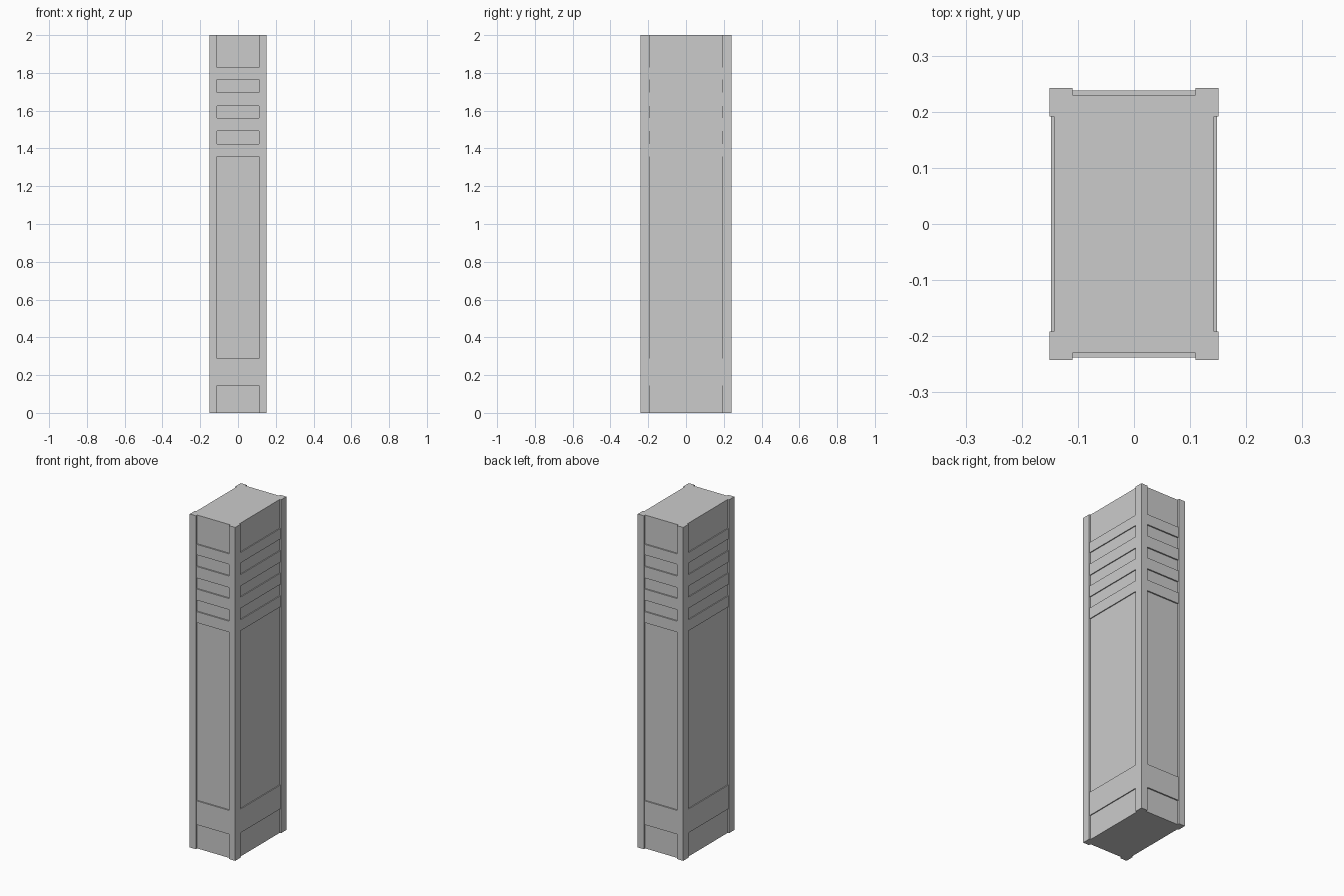
import bpy, bmesh

if "Cube" in bpy.data.objects:
    bpy.data.objects.remove(bpy.data.objects["Cube"])

HX, HY = 0.151, 0.242          # outer half width and depth
IX, IY = 0.110, 0.1915         # inner edges of the corner posts
BAND = (0.003, 0.0045)         # setback of raised cross bands (x, y)
PANEL = (0.0085, 0.0125)       # setback of sunken panels (x, y)
LEVELS = [0, 0.146, 0.289, 1.358, 1.424, 1.493, 1.56, 1.626, 1.695, 1.765, 1.828, 2.0]


def outline(setback):
    """Counter-clockwise cross-section: four corner posts with inset walls between."""
    dx, dy = setback
    quarter = [(HX - dx, IY), (HX, IY), (HX, HY), (IX, HY), (IX, HY - dy)]
    flip = quarter[::-1]
    return (quarter + [(-x, y) for x, y in flip]
            + [(-x, -y) for x, y in quarter] + [(x, -y) for x, y in flip])


bm = bmesh.new()


def ring(z, setback):
    return [bm.verts.new((x, y, z)) for x, y in outline(setback)]


def bridge(a, b, indices):
    n = len(a)
    for i in indices:
        j = (i + 1) % n
        bm.faces.new((a[i], a[j], b[j], b[i]))


# Alternate sunken panels and raised bands from the floor to the top
previous = None
for k in range(len(LEVELS) - 1):
    setback = PANEL if k % 2 == 0 else BAND
    low, high = ring(LEVELS[k], setback), ring(LEVELS[k + 1], setback)
    bridge(low, high, range(20))
    if previous is None:
        bm.faces.new(low[::-1])
    else:
        bridge(previous, low, (4, 9, 14, 19))   # ledges between the posts
    previous = high
bm.faces.new(previous)

bmesh.ops.remove_doubles(bm, verts=bm.verts, dist=1e-5)

mesh = bpy.data.meshes.new("panelled_pillar")
bm.to_mesh(mesh)
bm.free()
pillar = bpy.data.objects.new("panelled_pillar", mesh)
bpy.context.collection.objects.link(pillar)
